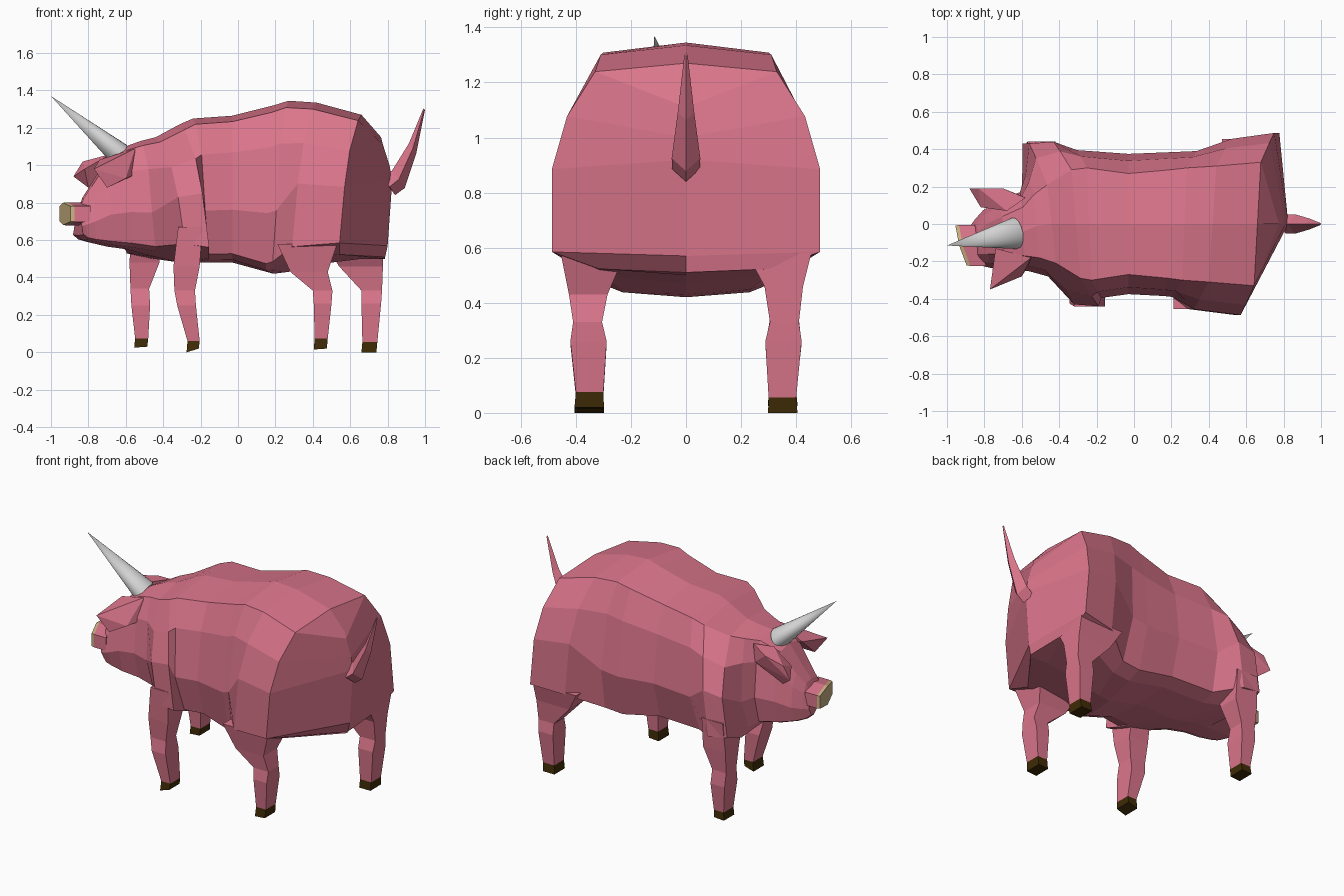
import bpy, bmesh
from mathutils import Vector


def material(name, rgb):
    m = bpy.data.materials.new(name)
    m.diffuse_color = (*rgb, 1)
    return m


PINK = material("pink skin", (0.71, 0.18, 0.26))
TAN = material("tan snout", (0.60, 0.45, 0.23))
BROWN = material("dark brown hoof", (0.050, 0.025, 0.002))
GREY = material("grey horn", (0.65, 0.65, 0.65))


def finish(name, bm, mat):
    bmesh.ops.remove_doubles(bm, verts=bm.verts, dist=0.0005)
    bmesh.ops.recalc_face_normals(bm, faces=bm.faces)
    me = bpy.data.meshes.new(name)
    bm.to_mesh(me)
    bm.free()
    me.materials.append(mat)
    ob = bpy.data.objects.new(name, me)
    bpy.context.collection.objects.link(ob)
    return ob


def loft(name, rings, mat, cap_end=True):
    """Skin a list of equal-length point rings."""
    bm = bmesh.new()
    vs = [[bm.verts.new(p) for p in ring] for ring in rings]
    n = len(rings[0])
    for a, b in zip(vs, vs[1:]):
        for i in range(n):
            j = (i + 1) % n
            bm.faces.new((a[i], a[j], b[j], b[i]))
    bm.faces.new(vs[0])
    if cap_end:
        bm.faces.new(vs[-1])
    return finish(name, bm, mat)


def hull(name, pts, mat):
    bm = bmesh.new()
    for p in pts:
        bm.verts.new(p)
    bmesh.ops.convex_hull(bm, input=bm.verts)
    return finish(name, bm, mat)


def section(x, zt, zb, ridge, w, skew=0, yc=0):
    """Body cross-section; skew slides the two flanks apart in x (walking pose)."""
    h = zt - zb
    half = [(ridge, 0.96, 0.2), (ridge + 0.65 * (w - ridge), 0.75, 0.7)]
    if abs(skew) > 0.065:   # shoulder and haunch: full down to the leg
        half += [(w, 0.5, 1.0), (w, 0.11, 1.3), (0.65 * w, 0.03, 1.3)]
    else:                   # belly and head: tucked under
        half += [(w, 0.36, 1.0), (0.83 * w, 0.06, 1.3), (0.6 * w, 0.02, 1.3)]
    near = [(x + skew * k, yc - y, zb + h * t) for y, t, k in half]
    far = [(x - skew * k, yc + y, zb + h * t) for y, t, k in half]
    return [(x, yc, zt)] + near + [(x, yc, zb)] + far[::-1]


# head and body: x, top, bottom, ridge width, flank width, skew, centre y
body_rows = [
    (-0.855, 0.76, 0.625, 0.06, 0.10, 0.02, -0.11),
    (-0.83, 0.83, 0.60, 0.06, 0.125, 0.02, -0.10),
    (-0.785, 0.90, 0.585, 0.08, 0.155, 0.02, -0.08),
    (-0.70, 1.04, 0.565, 0.10, 0.19, 0.02, -0.06),
    (-0.59, 1.105, 0.55, 0.13, 0.21, 0.02, -0.04),
    (-0.52, 1.13, 0.53, 0.17, 0.27, 0.06, -0.01),
    (-0.44, 1.15, 0.51, 0.21, 0.43, 0.12, 0),
    (-0.31, 1.22, 0.48, 0.29, 0.44, 0.12, 0),
    (-0.24, 1.25, 0.48, 0.30, 0.395, 0.065, 0),
    (-0.03, 1.265, 0.48, 0.27, 0.375, 0, 0),
    (0.19, 1.32, 0.42, 0.29, 0.385, -0.03, 0),
    (0.27, 1.345, 0.43, 0.30, 0.39, -0.065, 0),
    (0.42, 1.335, 0.47, 0.31, 0.455, -0.10, 0),
    (0.66, 1.27, 0.50, 0.33, 0.487, -0.09, 0),
]
# rear closes on a centre line that bulges at tail height
rump = [(0.765, 0, 1.15), (0.775, 0, 1.11), (0.81, 0, 1.00), (0.825, 0, 0.92),
        (0.80, 0, 0.57), (0.787, 0, 0.51), (0.785, 0, 0.50)]
rings = [section(*r) for r in body_rows] + [rump + rump[5:0:-1]]
loft("body_and_head", rings, PINK, cap_end=False)


# snout: six-sided stub facing slightly to the near side, with a tan end plate
def snout_ring(x, size):
    pts = [(0, 0.062), (0.11, 0.042), (0.11, -0.042), (0, -0.062), (-0.11, -0.042), (-0.11, 0.042)]
    return [(x - 0.28 * u * size - 0.010 * (u == 0), -0.115 + u * size, 0.74 + v * size)
            for u, v in pts]


loft("snout", [snout_ring(-0.82, 1.0), snout_ring(-0.905, 1.0)], PINK)
loft("snout_disc", [snout_ring(-0.905, 1.0), snout_ring(-0.925, 0.96)], TAN)

# legs: rows of z, x min, x max, sharing the y profile below the given top width
LEG_Y = [(0.285, 0.425), (0.305, 0.41), (0.288, 0.42), (0.30, 0.40)]


def box_ring(z, x0, x1, y0, y1, side, tilt=0):
    return [(x0, side * y0, z), (x1, side * y0, z + tilt),
            (x1, side * y1, z + tilt), (x0, side * y1, z)]


def leg(name, side, top_y, rows, hoof_z, tilt):
    ys = [(0.22, top_y)] + LEG_Y
    loft(name, [box_ring(*r, *y, side) for r, y in zip(rows, ys)], PINK)
    z, x0, x1 = rows[-1]
    loft(name + "_hoof", [box_ring(z, x0, x1, 0.30, 0.40, side),
                          box_ring(hoof_z, x0 - 0.005, x1 - 0.005, 0.298, 0.405, side, tilt)], BROWN)


leg("front_leg_near", -1, 0.44, [(0.67, -0.32, -0.19), (0.46, -0.345, -0.205), (0.33, -0.34, -0.23),
                                 (0.25, -0.325, -0.225), (0.06, -0.27, -0.205)], 0.0, 0.02)
leg("front_leg_far", 1, 0.44, [(0.67, -0.57, -0.42), (0.48, -0.58, -0.42), (0.34, -0.575, -0.475),
                               (0.25, -0.57, -0.47), (0.075, -0.55, -0.48)], 0.025, 0.005)
leg("hind_leg_near", -1, 0.455, [(0.58, 0.21, 0.53), (0.43, 0.28, 0.48), (0.33, 0.40, 0.505),
                                 (0.26, 0.405, 0.50), (0.075, 0.41, 0.48)], 0.015, 0.005)
leg("hind_leg_far", 1, 0.455, [(0.58, 0.47, 0.78), (0.46, 0.54, 0.775), (0.33, 0.66, 0.77),
                               (0.26, 0.66, 0.765), (0.055, 0.665, 0.745)], 0.0, 0.0)

# ears
hull("ear_near", [(-0.74, -0.13, 1.03), (-0.55, -0.18, 1.09), (-0.55, -0.20, 0.95),
                  (-0.77, -0.35, 0.98), (-0.70, -0.32, 0.88), (-0.60, -0.28, 0.93)], PINK)
hull("ear_far", [(-0.68, 0.07, 1.06), (-0.58, 0.14, 1.08), (-0.60, 0.15, 0.97),
                 (-0.88, 0.19, 0.94), (-0.83, 0.19, 1.02), (-0.70, 0.19, 1.05),
                 (-0.80, 0.15, 0.88), (-0.82, 0.09, 0.98)], PINK)

# horn: slightly flattened smooth cone
tip, base = Vector((-1.0, -0.115, 1.37)), Vector((-0.635, -0.05, 1.06))
axis = tip - base
bm = bmesh.new()
bmesh.ops.create_cone(bm, cap_ends=True, segments=16, radius1=0.085, radius2=0.0,
                      depth=axis.length)
bmesh.ops.scale(bm, verts=bm.verts, vec=(1, 0.75, 1))
bmesh.ops.rotate(bm, verts=bm.verts, matrix=axis.to_track_quat('Z', 'Y').to_matrix())
bmesh.ops.translate(bm, verts=bm.verts, vec=(tip + base) / 2)
horn = finish("horn", bm, GREY)
for p in horn.data.polygons:
    p.use_smooth = len(p.vertices) < 5

# tail
tail_rows = [(0.81, 0.885, 0.05), (0.86, 0.925, 0.052), (0.935, 1.09, 0.03), (0.996, 1.30, 0.006)]
loft("tail", [[(x - 0.7 * r, 0, z + 0.9 * r), (x, r, z),
               (x + 0.6 * r, 0, z - 0.9 * r), (x, -r, z)] for x, z, r in tail_rows], PINK)
